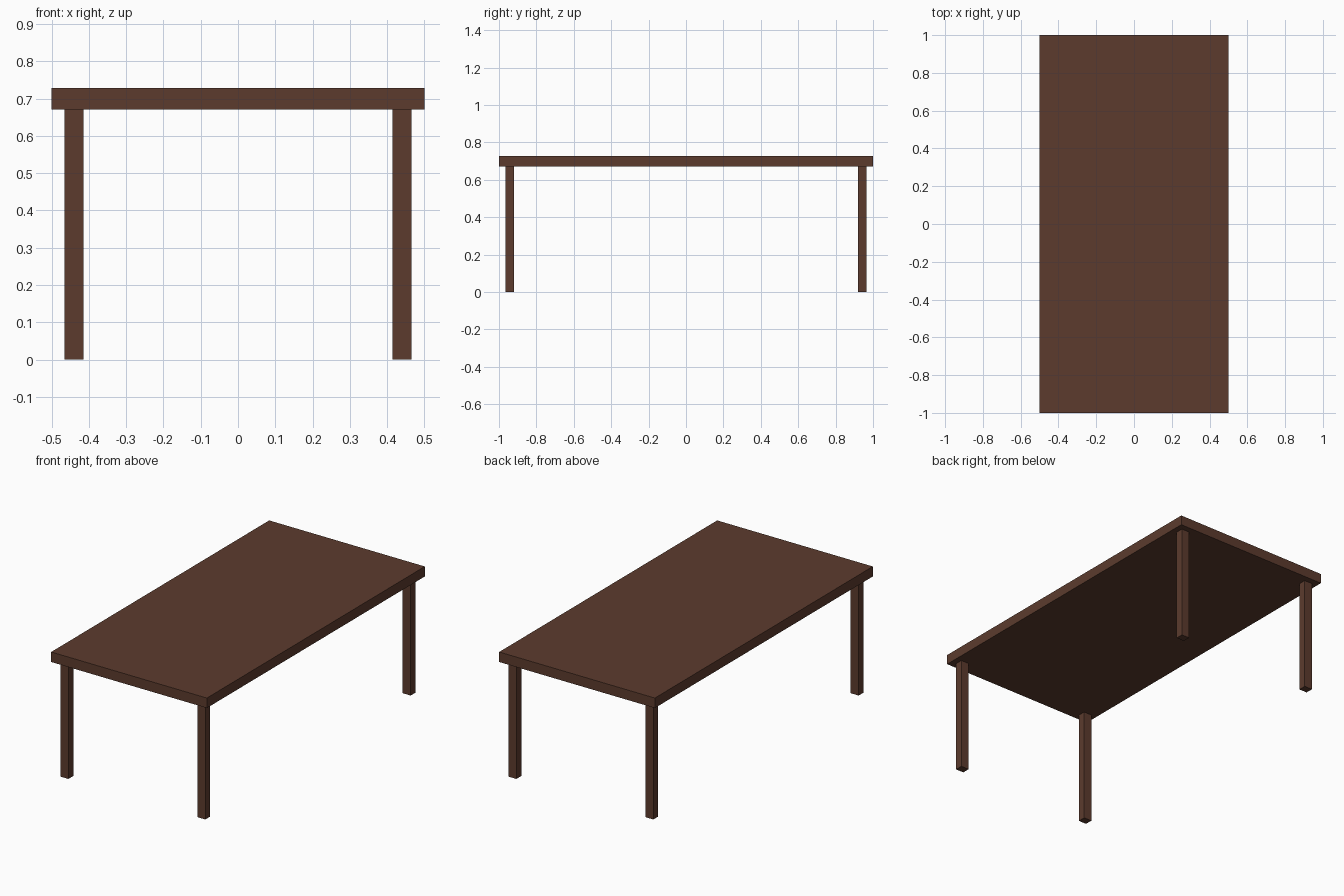
import bpy

if "Cube" in bpy.data.objects:
    bpy.data.objects.remove(bpy.data.objects["Cube"])

wood = bpy.data.materials.new("dark brown wood")
wood.diffuse_color = (0.107, 0.044, 0.027, 1.0)
wood.use_nodes = True
wood.node_tree.nodes["Principled BSDF"].inputs["Base Color"].default_value = wood.diffuse_color


def box(name, lo, hi):
    """Axis-aligned box between two corners."""
    bpy.ops.mesh.primitive_cube_add(size=1)
    ob = bpy.context.object
    ob.name = name
    for v in ob.data.vertices:
        v.co = [l + (c + 0.5) * (h - l) for c, l, h in zip(v.co, lo, hi)]
    ob.data.materials.append(wood)
    return ob


# Table top
UNDERSIDE = 0.67
box("table_top", (-0.5, -1.0, UNDERSIDE), (0.5, 1.0, 0.728))

# Four legs, set in slightly from the corners
LEG_X, LEG_Y = 0.44, 0.942
HALF_X, HALF_Y = 0.0255, 0.0225
for end, sy in (("front", -1), ("back", 1)):
    for side, sx in (("left", -1), ("right", 1)):
        x, y = sx * LEG_X, sy * LEG_Y
        box(f"{end}_{side}_leg",
            (x - HALF_X, y - HALF_Y, 0.0),
            (x + HALF_X, y + HALF_Y, UNDERSIDE))
